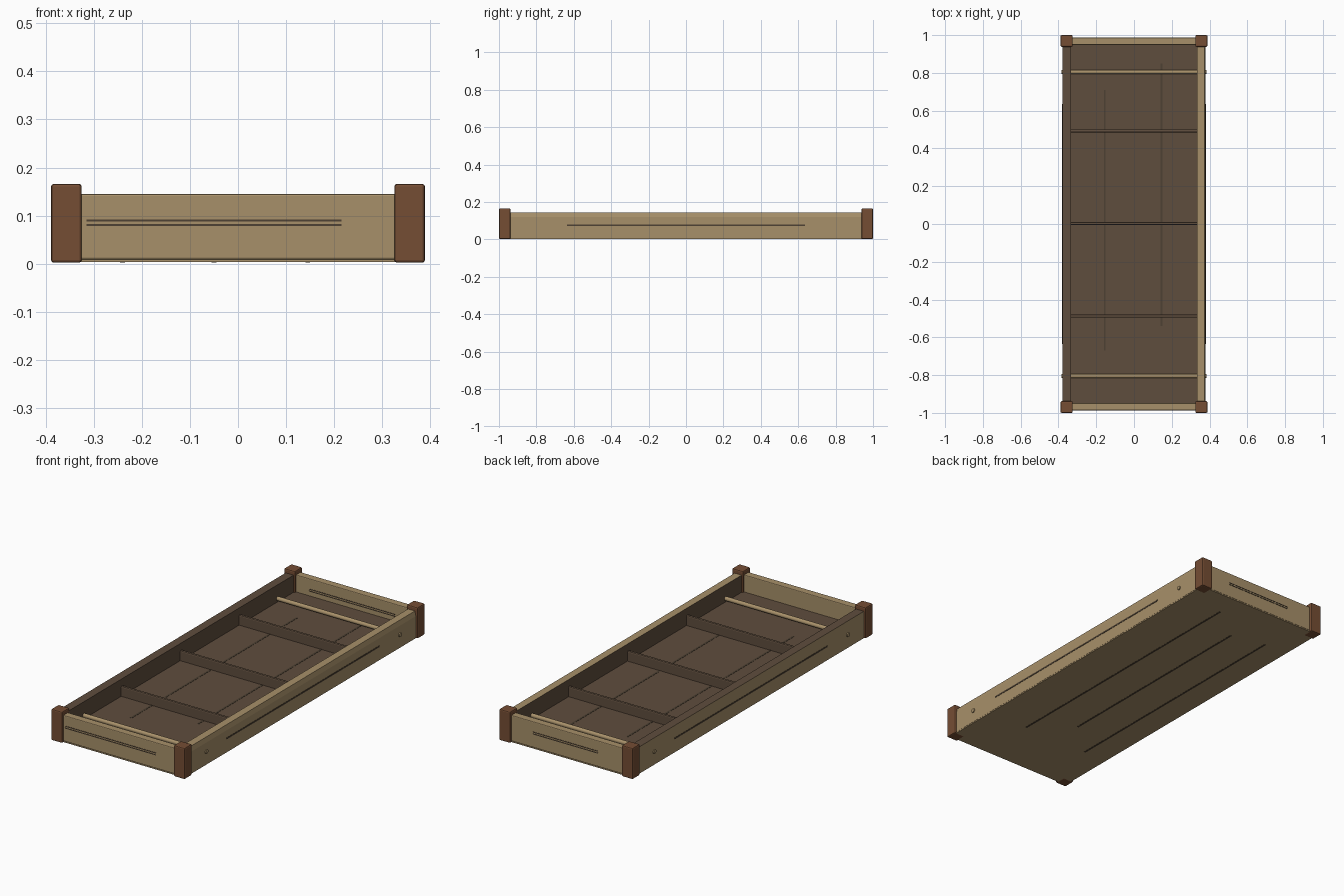
import bpy
import bmesh
import math
from mathutils import Matrix, Vector

cube = bpy.data.objects.get("Cube")
if cube:
    bpy.data.objects.remove(cube, do_unlink=True)


def material(name, rgb):
    m = bpy.data.materials.new(name)
    m.use_nodes = True
    m.diffuse_color = (*rgb, 1)
    m.node_tree.nodes["Principled BSDF"].inputs["Base Color"].default_value = (*rgb, 1)
    return m


TAN = material("tan wood", (0.39, 0.28, 0.143))
DARK = material("dark brown wood", (0.114, 0.074, 0.047))
POST = material("reddish brown wood", (0.178, 0.075, 0.034))
GRAIN = material("grain line", (0.075, 0.053, 0.033))


def finish(name, bm, mats, bevel=0.0):
    bmesh.ops.recalc_face_normals(bm, faces=bm.faces)
    mesh = bpy.data.meshes.new(name)
    bm.to_mesh(mesh)
    bm.free()
    for m in mats:
        mesh.materials.append(m)
    ob = bpy.data.objects.new(name, mesh)
    bpy.context.collection.objects.link(ob)
    if bevel:
        mod = ob.modifiers.new("soft edges", "BEVEL")
        mod.width = bevel
        mod.segments = 2
    return ob


def box(name, low, high, mat, bevel=0.0):
    low, high = Vector(low), Vector(high)
    bm = bmesh.new()
    place = Matrix.Translation((low + high) / 2) @ Matrix.Diagonal((*(high - low), 1))
    bmesh.ops.create_cube(bm, size=1, matrix=place)
    return finish(name, bm, [mat], bevel)


# Tan base board with the raised dark floor panel on it
FLOOR = 0.055
box("base_board", (-0.378, -0.986, 0.003), (0.378, 0.986, 0.009), TAN)
box("floor_panel", (-0.345, -0.96, 0.009), (0.345, 0.96, FLOOR), DARK)


# Side rails: profile along the length, dark on the inside
def side_rail(name, side, profile):
    bm = bmesh.new()
    face = bm.faces.new([bm.verts.new((side * x, -0.96, z)) for x, z in profile])
    grown = bmesh.ops.extrude_face_region(bm, geom=[face])["geom"]
    bmesh.ops.translate(bm, vec=(0, 1.92, 0),
                        verts=[v for v in grown if isinstance(v, bmesh.types.BMVert)])
    bmesh.ops.recalc_face_normals(bm, faces=bm.faces)
    for f in bm.faces:
        inside = f.normal.x * side < -0.9
        dark_top = side < 0 and f.normal.z > 0.9
        f.material_index = int(inside or dark_top)
    finish(name, bm, [TAN, DARK])


side_rail("left_side_rail", 1,
          [(0.333, 0.009), (0.379, 0.009), (0.379, 0.12), (0.373, 0.145), (0.333, 0.145)])
side_rail("right_side_rail", -1,
          [(0.333, 0.009), (0.379, 0.009), (0.379, 0.145), (0.333, 0.145)])

# End boards
for name, s in (("front_board", -1), ("back_board", 1)):
    ends = sorted((s * 0.948, s * 0.987))
    box(name, (-0.35, ends[0], 0.009), (0.35, ends[1], 0.145), TAN, 0.004)

# Corner posts
for sx, xname in ((-1, "right"), (1, "left")):
    for sy, yname in ((-1, "front"), (1, "back")):
        c = Vector((sx * 0.357, sy * 0.969, 0.084))
        h = Vector((0.032, 0.031, 0.082))
        box(f"{yname}_{xname}_post", c - h, c + h, POST, 0.006)

# Dark rounded dividers standing on the floor between the rails
for i, y in enumerate((-0.488, 0.003, 0.493)):
    box(f"divider_{i + 1}", (-0.34, y - 0.008, FLOOR - 0.01), (0.34, y + 0.008, 0.108),
        DARK, 0.006)

# Round rods that pass through both side rails
for name, y in (("front_rod", -0.805), ("back_rod", 0.805)):
    bm = bmesh.new()
    place = Matrix.Translation((0, y, 0.073)) @ Matrix.Rotation(math.pi / 2, 4, "Y")
    bmesh.ops.create_cone(bm, cap_ends=True, segments=16, radius1=0.011, radius2=0.011,
                          depth=0.768, matrix=place)
    ob = finish(name, bm, [TAN])
    bpy.ops.object.select_all(action="DESELECT")
    ob.select_set(True)
    bpy.context.view_layer.objects.active = ob
    bpy.ops.object.shade_smooth_by_angle()


# Thin grain strips, long in one axis and barely proud of the wood
def grain(name, axis, start, end, at, half):
    low = [a - b for a, b in zip(at, half)]
    high = [a + b for a, b in zip(at, half)]
    low[axis], high[axis] = start, end
    box(name, low, high, GRAIN)


END = (0, 0.0015, 0.002)
SIDE = (0.0015, 0, 0.004)
FLAT = (0.005, 0, 0.001)
for z in (0.08, 0.09):
    grain("front_grain", 0, -0.315, 0.215, (0, -0.987, z), END)
    grain("back_grain", 0, -0.18, 0.2, (0, 0.987, z), END)
    grain("back_inner_grain", 0, -0.25, 0.25, (0, 0.948, z), END)
for s in (-1, 1):
    grain("side_grain", 1, -0.635, 0.635, (s * 0.379, 0, 0.077), SIDE)
for x, start, end in ((-0.155, -0.67, 0.71), (0.145, -0.54, 0.85)):
    grain("floor_grain", 1, start, end, (x, 0, FLOOR), FLAT)
for x, start, end in ((0.145, -0.67, 0.85), (-0.05, -0.5, 0.7), (-0.24, -0.67, 0.74)):
    grain("underside_grain", 1, start, end, (x, 0, 0.003), FLAT)
